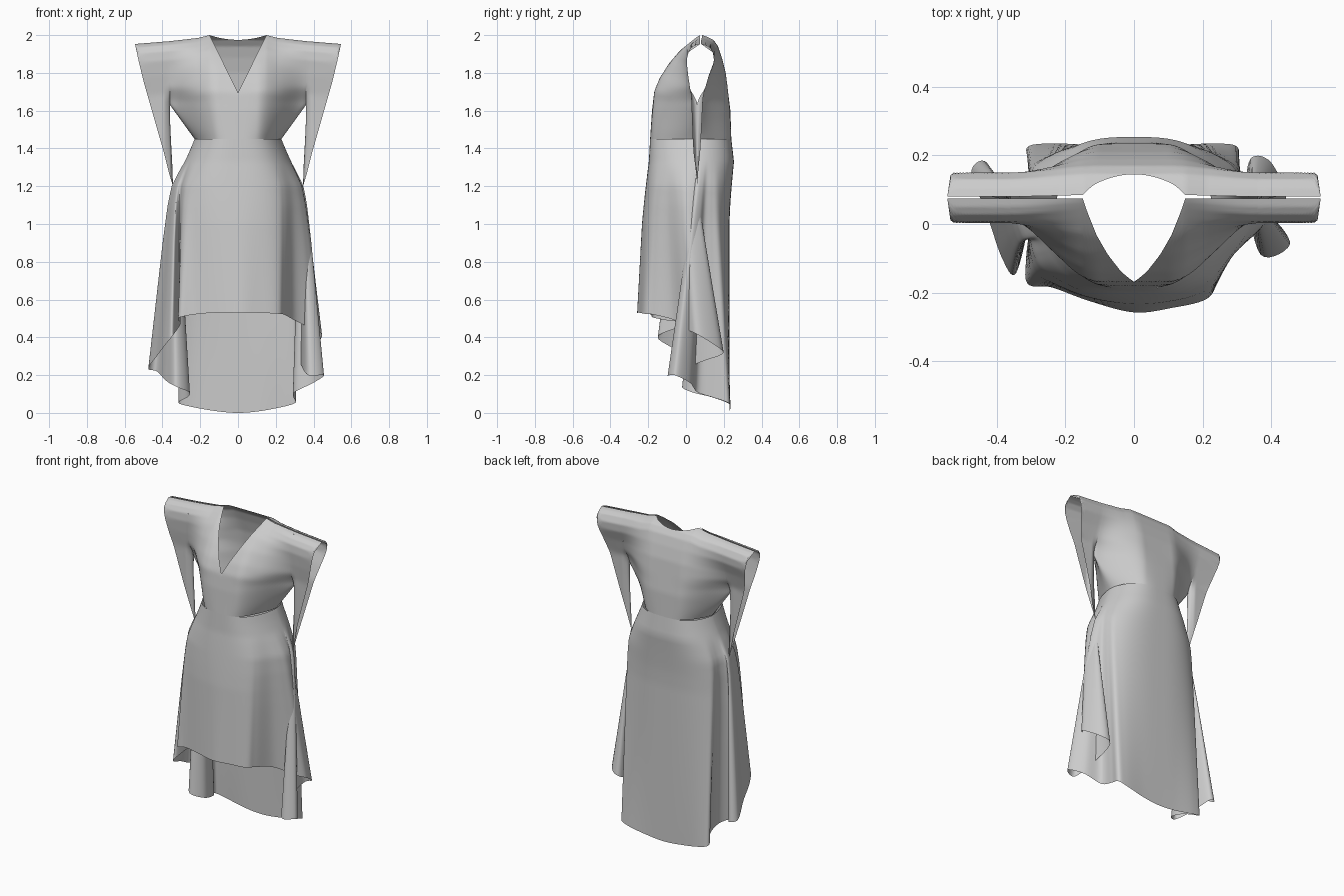
import bpy, bmesh, math
from mathutils import Vector

if "Cube" in bpy.data.objects:
    bpy.data.objects.remove(bpy.data.objects["Cube"])


def interp(pts, t):
    """Smooth (Catmull-style) interpolation through (t, value) pairs."""
    if t <= pts[0][0]:
        return pts[0][1]
    if t >= pts[-1][0]:
        return pts[-1][1]
    for (a, va), (b, vb) in zip(pts, pts[1:]):
        if t <= b:
            return va + (vb - va) * (t - a) / (b - a)


def smooth(t):
    t = max(0.0, min(1.0, t))
    return t * t * (3 - 2 * t)


def lerp(a, b, t):
    return a + (b - a) * t


def make_object(name, strips):
    """Each strip is a grid of points; all are welded into one sheet."""
    bm = bmesh.new()
    for grid in strips:
        vs = [[bm.verts.new(p) for p in row] for row in grid]
        for r0, r1 in zip(vs, vs[1:]):
            for i in range(len(r0) - 1):
                bm.faces.new((r0[i], r0[i + 1], r1[i + 1], r1[i]))
    bmesh.ops.remove_doubles(bm, verts=bm.verts, dist=0.0004)
    bmesh.ops.dissolve_degenerate(bm, edges=bm.edges, dist=0.0001)
    bmesh.ops.recalc_face_normals(bm, faces=bm.faces)
    me = bpy.data.meshes.new(name)
    bm.to_mesh(me)
    bm.free()
    for p in me.polygons:
        p.use_smooth = True
    ob = bpy.data.objects.new(name, me)
    bpy.context.collection.objects.link(ob)
    return ob


# depth profiles: distance below the shoulder line -> y
MID = 0.06
CHEST = [(0, .075), (.01, .06), (.04, .02), (.08, -.03), (.15, -.09), (.23, -.14),
         (.3, -.168), (.4, -.18), (.55, -.19)]
SPINE = [(0, .085), (.01, .115), (.025, .145), (.06, .17), (.12, .19), (.2, .21),
         (.4, .235), (.55, .24)]
CUFF_F = [(0, .075), (.006, .05), (.02, .027), (.05, .008), (.1, .003), (.18, .012),
          (.28, .028), (.5, .035), (.75, .05)]
CUFF_B = [(0, .08), (.006, .105), (.02, .13), (.06, .15), (.11, .147), (.18, .12),
          (.28, .09), (.5, .08), (.75, .065)]
SHOULDER = [(0, 2.0), (.15, 2.0), (.21, 1.985), (.36, 1.968), (.545, 1.953)]
CUFF_Z = [(.345, 1.19), (.36, 1.25), (.39, 1.37), (.45, 1.58), (.5, 1.755), (.53, 1.88), (.545, 1.953)]
ARM = 0.36


def depth(x, z, back, sleeve):
    d = max(0, interp(SHOULDER, x) - z)
    y = lerp(interp(SPINE if back else CHEST, d), interp(CUFF_B if back else CUFF_F, d),
             smooth((x - .1) / .28))
    # front and back close together along the side seam and under the arm
    if sleeve:
        f = min(1, max(0, x - ARM) / .03) ** .5
    else:
        edge = min(ARM, .23 + .13 * (z - 1.45) / .18)
        f = max(0, 1 - min(1, x / edge) ** 3) ** .6
    f = lerp(f, 1, smooth((z - 1.63) / .1))
    y = lerp(MID, y, f)
    # soft pulls in the cloth around the bust and shoulder blades
    w = math.exp(-((x - .25) / .09) ** 2 - ((z - 1.68) / .1) ** 2)
    return y + (.012 if back else -.016) * w * f


def sheet(xs, low, top, back, sleeve, side, n=44):
    grid = []
    for x in xs:
        zl, zt = low(x), top(x)
        col = []
        for j in range(n + 1):
            v = 1 - (1 - j / n) ** 1.7
            z = lerp(zl, zt, v)
            col.append(Vector((side * x, depth(x, z, back, sleeve), z)))
        grid.append(col)
    return grid


# bodice with V neck
def body_low(x):
    return 1.45 + max(0, x - .23) / .13 * .18


def front_top(x):
    return 1.695 + .305 * x / .15 if x < .15 else interp(SHOULDER, x)


def back_top(x):
    return 1.975 + .025 * (x / .15) ** 2 if x < .15 else interp(SHOULDER, x)


body_x = [ARM * i / 36 for i in range(37)]
make_object("bodice", [sheet(body_x, body_low, t, b, False, s)
                       for s in (1, -1) for t, b in ((front_top, False), (back_top, True))])

# hanging wide sleeves
for side, name in ((1, "sleeve_right"), (-1, "sleeve_left")):
    xs = [ARM + (.545 - ARM) * (i / 24) ** 1.2 for i in range(25)]

    def cuff_low(x):
        return interp(CUFF_Z, x if x > ARM else .348)

    def cuff_top(x):
        return interp(SHOULDER, x)

    strips = [sheet(xs, cuff_low, cuff_top, b, True, side, 60) for b in (False, True)]
    for grid in strips:      # the lower inner edge leans in slightly
        for p in grid[0]:
            p.x -= side * .015 * smooth((1.6 - p.z) / .4)
    make_object(name, strips)

# skirt hem, front centre to back centre: (angle at the hip, x, y, z)
HEM_R = [(0, 0, -.258, .53), (20, .11, -.245, .53), (38, .21, -.22, .525), (46, .245, -.17, .52),
         (56, .30, -.06, .49), (66, .40, .01, .44), (73, .445, .07, .41), (80, .40, .18, .34),
         (84, .34, .19, .31), (88, .33, .08, .27), (92, .37, -.09, .2), (97, .455, -.06, .2),
         (102, .40, .02, .16), (107, .30, .06, .11), (113, .295, .15, .08),
         (120, .305, .22, .055), (130, .25, .235, .035), (155, .12, .231, .01), (180, 0, .23, 0)]
HEM_L = [(25, -.13, -.225, .53), (40, -.24, -.185, .52), (52, -.31, -.175, .505),
         (59, -.315, -.1, .49), (65, -.305, .0, .47), (71, -.345, -.145, .41),
         (76, -.385, -.1, .36), (82, -.43, .03, .3), (88, -.475, .15, .235), (93, -.43, .18, .22),
         (98, -.38, .06, .17), (103, -.33, -.02, .14), (108, -.26, .03, .11),
         (113, -.265, .13, .085), (120, -.315, .215, .055), (130, -.26, .235, .035),
         (155, -.12, .231, .01)]
hem = HEM_R + [(360 - a, x, y, z) for a, x, y, z in reversed(HEM_L)]
hem.append((360,) + HEM_R[0][1:])


def hem_curve(steps=7):
    pts = [Vector(p) for p in hem]
    first = pts[-2] - Vector((360, 0, 0, 0))
    last = pts[1] + Vector((360, 0, 0, 0))
    ext = [first] + pts + [last]
    out = []
    for i in range(1, len(ext) - 2):
        p0, p1, p2, p3 = ext[i - 1:i + 3]
        for k in range(steps):
            t = k / steps
            out.append(.5 * (2 * p1 + (p2 - p0) * t + (2 * p0 - 5 * p1 + 4 * p2 - p3) * t * t
                             + (3 * p1 - p0 - 3 * p2 + p3) * t ** 3))
    return out + [pts[-1]]


HIP_W = [(.9, .35), (1.1, .345), (1.2, .335), (1.3, .295), (1.4, .25), (1.45, .23)]
HIP_F = [(1.0, -.215), (1.45, -.19)]
HIP_B = [(1.0, .23), (1.1, .235), (1.33, .254), (1.45, .24)]

rows = []
curve = hem_curve()
for j in range(49):
    s = j / 48
    row = []
    for a, hx, hy, hz in curve:
        z = lerp(1.45, hz, s)
        th = math.radians(a)
        sn, cs = math.sin(th), math.cos(th)
        f = max(0, 1 - abs(sn) ** 3) ** .6
        x = interp(HIP_W, z) * sn
        y = lerp(MID, interp(HIP_F if cs > 0 else HIP_B, z), f)
        w = max(0, (1.33 - z) / (1.33 - hz))
        row.append((lerp(x, hx, w), lerp(y, hy, w), z))
    rows.append(row)
make_object("skirt", [rows])
